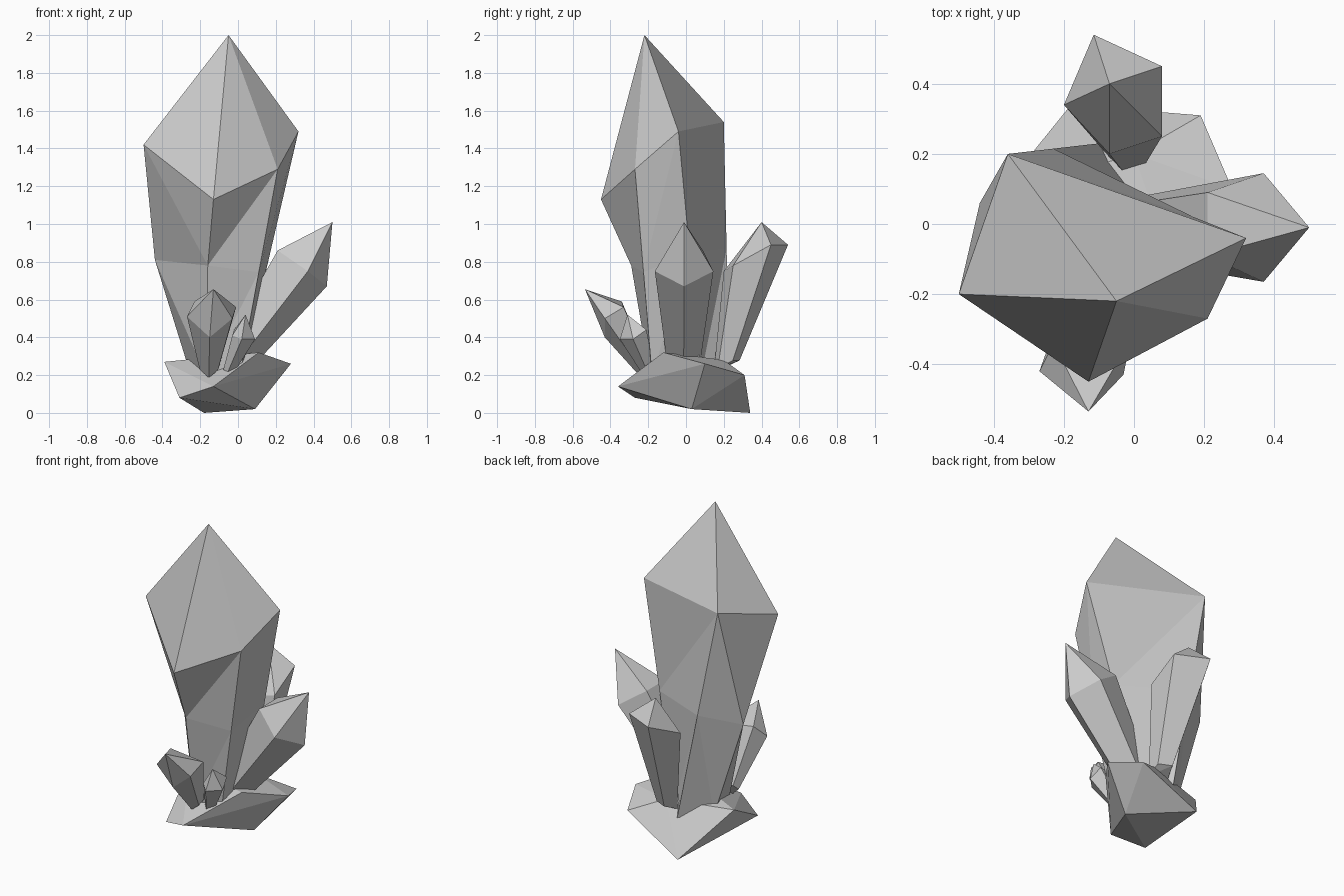
import bpy, bmesh
from mathutils import Vector

if "Cube" in bpy.data.objects:
    bpy.data.objects.remove(bpy.data.objects["Cube"])


def add_object(name, bm):
    bmesh.ops.recalc_face_normals(bm, faces=bm.faces)
    mesh = bpy.data.meshes.new(name)
    bm.to_mesh(mesh)
    bm.free()
    bpy.context.collection.objects.link(bpy.data.objects.new(name, mesh))


def hull(name, points):
    bm = bmesh.new()
    for p in points:
        bm.verts.new(p)
    res = bmesh.ops.convex_hull(bm, input=bm.verts)
    junk = [e for e in res["geom_interior"] if isinstance(e, bmesh.types.BMVert)]
    bmesh.ops.delete(bm, geom=junk, context='VERTS')
    add_object(name, bm)


def small_crystal(name, tip, shoulder, foot, taper):
    """Faceted shaft: the shoulder ring shrinks down to the foot."""
    ring = [Vector(p) for p in shoulder]
    centre = sum(ring, Vector()) / len(ring)
    base = [Vector(foot) + (p - centre) * taper for p in ring]
    hull(name, [Vector(tip)] + ring + base)


# Rock base
hull("rock_base", [(-.13, -.36, .14), (-.31, -.27, .08), (-.18, .34, 0), (.09, .03, .02),
                   (.28, .10, .26), (.11, -.12, .32), (-.39, .08, .27), (.19, .31, .20),
                   (0, .20, .28)])

# Main crystal: foot, waist and shoulder rings closed by a point
top = [Vector(p) for p in [(-.50, -.20, 1.42), (-.13, -.45, 1.13), (.21, -.27, 1.29),
                           (.32, -.04, 1.49), (-.36, .20, 1.54)]]
foot = [Vector(p) for p in [(-.25, .08, .2), (-.17, -.19, .2), (.01, -.18, .2),
                            (.02, .08, .2), (-.10, .23, .2)]]
waist = [f.lerp(t, .5) for f, t in zip(foot, top)]
waist[0] = Vector((-.44, .06, .81))
waist[1] = Vector((-.16, -.29, .78))
bm = bmesh.new()
rings = [[bm.verts.new(p) for p in ring] for ring in (foot, waist, top)]
apex = bm.verts.new((-.05, -.22, 2))
bm.faces.new(rings[0])
for i in range(5):
    j = (i + 1) % 5
    for lo, hi in zip(rings, rings[1:]):
        if i == 4:
            bm.faces.new((lo[i], lo[j], hi[i]))
            bm.faces.new((lo[j], hi[j], hi[i]))
        else:
            bm.faces.new((lo[i], lo[j], hi[i]) if i == 0 else (lo[i], lo[j], hi[j]))
            bm.faces.new((lo[j], hi[j], hi[i]) if i == 0 else (lo[i], hi[j], hi[i]))
    bm.faces.new((rings[2][i], rings[2][j], apex))
add_object("main_crystal", bm)

# Smaller crystals leaning outward
small_crystal("right_crystal", (.50, -.01, 1.01),
              [(.37, .145, .75), (.47, -.01, .67), (.37, -.165, .75),
               (.21, -.09, .86), (.21, .09, .86)], (0, -.01, .32), .6)
small_crystal("back_crystal", (-.07, .40, 1.01),
              [(-.115, .54, .89), (.08, .45, .89), (.08, .25, .78),
               (-.07, .20, .75), (-.20, .34, .80)], (-.02, .21, .25), .4)
small_crystal("front_left_crystal", (-.13, -.535, .655),
              [(-.27, -.42, .51), (-.23, -.34, .59), (-.01, -.33, .56),
               (-.03, -.43, .50), (-.15, -.43, .40)], (-.15, -.22, .23), .4)
small_crystal("front_right_crystal", (.04, -.31, .52),
              [(-.03, -.30, .41), (.02, -.35, .39), (.09, -.28, .39),
               (.07, -.21, .44), (-.02, -.22, .44)], (-.05, -.20, .23), .5)
